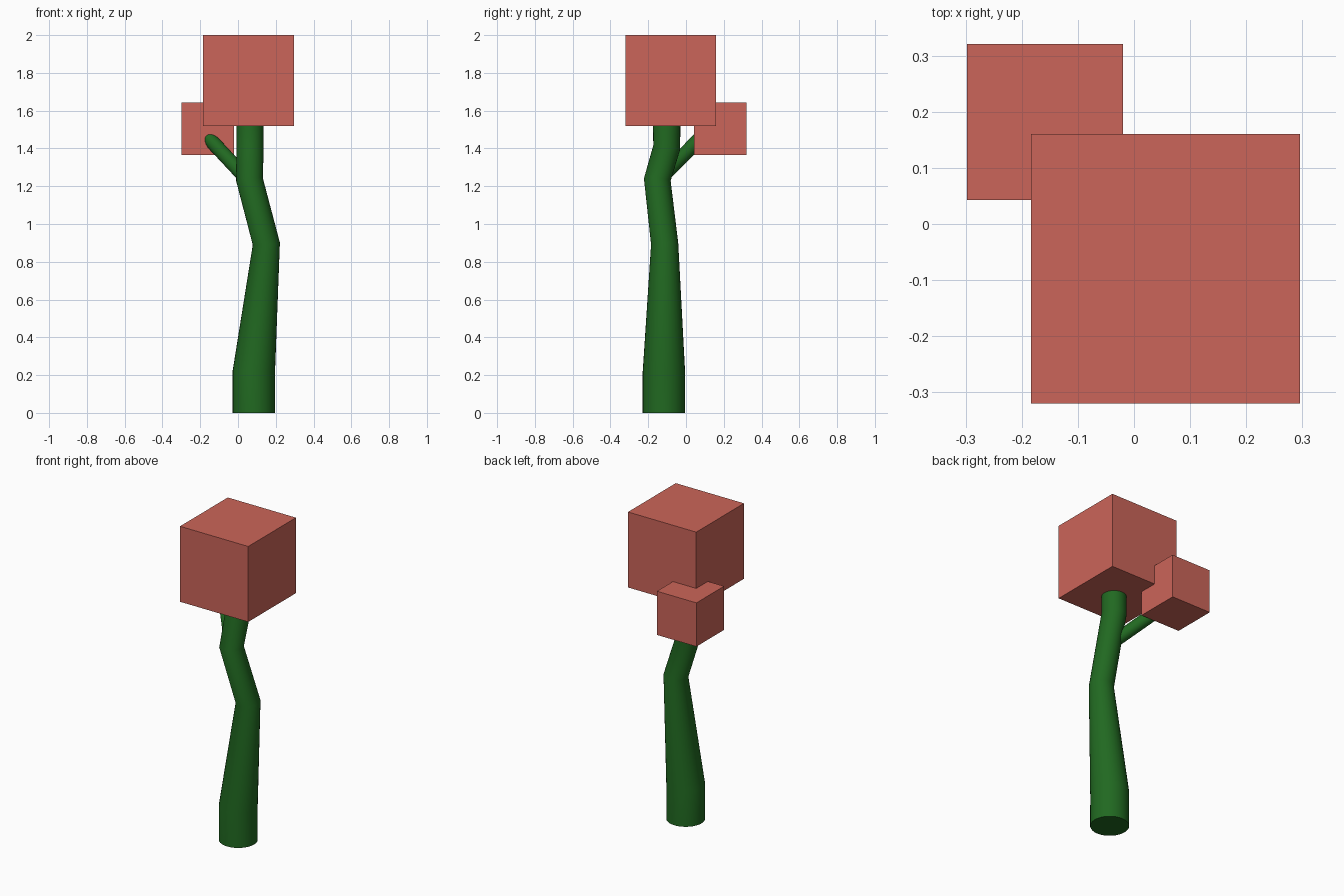
import bpy, bmesh, math
from mathutils import Vector

if "Cube" in bpy.data.objects:
    bpy.data.objects.remove(bpy.data.objects["Cube"])


def material(name, rgb):
    m = bpy.data.materials.new(name)
    m.diffuse_color = (*rgb, 1)
    m.use_nodes = True
    m.node_tree.nodes["Principled BSDF"].inputs["Base Color"].default_value = m.diffuse_color
    return m


green = material("bark_green", (0.015, 0.14, 0.015))
red = material("leaf_red", (0.6, 0.13, 0.1))


def finish(bm, name, mat):
    bmesh.ops.recalc_face_normals(bm, faces=bm.faces)
    mesh = bpy.data.meshes.new(name)
    bm.to_mesh(mesh)
    bm.free()
    mesh.materials.append(mat)
    obj = bpy.data.objects.new(name, mesh)
    bpy.context.collection.objects.link(obj)
    return obj


def limb(name, path, sides=32):
    """Round tube through (x, y, z, radius) points with mitred bends."""
    bm = bmesh.new()
    pts = [Vector(p[:3]) for p in path]
    rings = []
    for i, p in enumerate(pts):
        before = (p - pts[max(i - 1, 0)]).normalized()
        after = (pts[min(i + 1, len(pts) - 1)] - p).normalized()
        t = (before + after).normalized()
        u = (Vector((1, 0, 0)) - t * t.x).normalized()
        v = t.cross(u)
        r = path[i][3]
        angles = [2 * math.pi * k / sides for k in range(sides)]
        rings.append([bm.verts.new(p + r * (u * math.cos(a) + v * math.sin(a))) for a in angles])
    for a, b in zip(rings, rings[1:]):
        for k in range(sides):
            n = (k + 1) % sides
            bm.faces.new((a[k], a[n], b[n], b[k]))
    bm.faces.new(rings[0])
    bm.faces.new(rings[-1])
    obj = finish(bm, name, green)
    bpy.ops.object.select_all(action='DESELECT')
    bpy.context.view_layer.objects.active = obj
    obj.select_set(True)
    bpy.ops.object.shade_smooth_by_angle(angle=math.radians(30))


def block(name, centre, size):
    bm = bmesh.new()
    bmesh.ops.create_cube(bm, size=size)
    bmesh.ops.translate(bm, verts=bm.verts, vec=centre)
    finish(bm, name, red)


# Crooked tapering trunk
limb("trunk", [(0.084, -0.117, 0, 0.112), (0.084, -0.117, 0.22, 0.112),
               (0.15, -0.113, 0.895, 0.072), (0.061, -0.152, 1.235, 0.071),
               (0.064, -0.102, 1.405, 0.072), (0.064, -0.102, 1.56, 0.072)])
# Side branch
limb("branch", [(0.05, -0.142, 1.235, 0.038), (-0.16, 0.082, 1.46, 0.038)])
# Foliage cubes
block("large_foliage", (0.056, -0.08, 1.76), 0.48)
block("small_foliage", (-0.159, 0.182, 1.503), 0.278)
